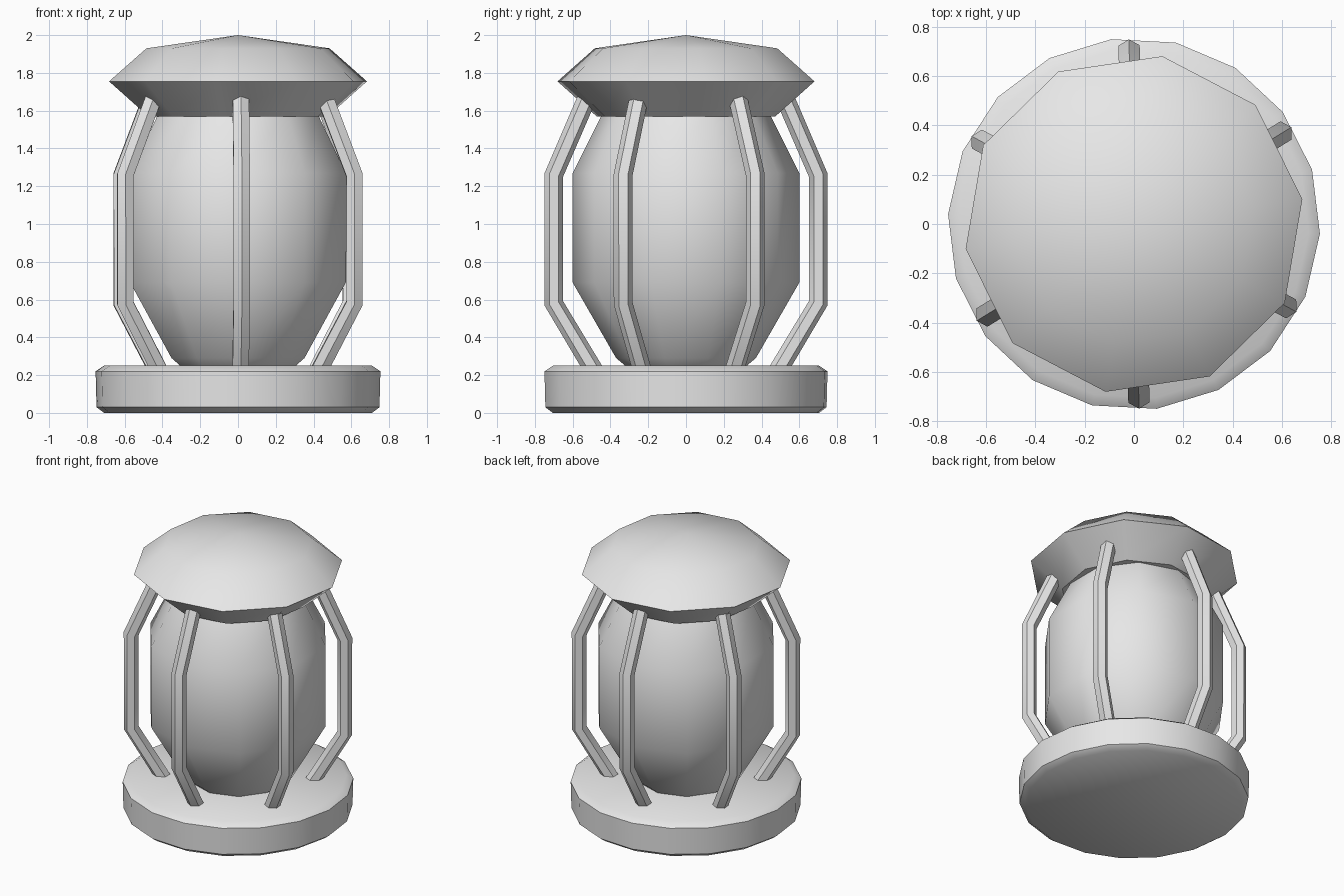
import bpy, bmesh
from math import sin, cos, pi, radians
from mathutils import Vector

default = bpy.data.objects.get("Cube")
if default:
    bpy.data.objects.remove(default, do_unlink=True)

grey = bpy.data.materials.new("light grey")
grey.use_nodes = True
colour = (0.8, 0.8, 0.8, 1)
grey.diffuse_color = colour
grey.node_tree.nodes["Principled BSDF"].inputs["Base Color"].default_value = colour


def finish(name, bm, angle=40):
    bmesh.ops.recalc_face_normals(bm, faces=bm.faces)
    mesh = bpy.data.meshes.new(name)
    bm.to_mesh(mesh)
    bm.free()
    mesh.materials.append(grey)
    obj = bpy.data.objects.new(name, mesh)
    bpy.context.collection.objects.link(obj)
    bpy.ops.object.select_all(action="DESELECT")
    obj.select_set(True)
    bpy.context.view_layer.objects.active = obj
    bpy.ops.object.shade_smooth_by_angle(angle=radians(angle))
    return obj


def skin(bm, rings):
    """Join rings of vertices with quads and cap both ends."""
    n = len(rings[0])
    for a, b in zip(rings, rings[1:]):
        for i in range(n):
            j = (i + 1) % n
            bm.faces.new((a[i], a[j], b[j], b[i]))
    bm.faces.new(rings[0])
    bm.faces.new(rings[-1])


def turned(name, profile, sides, start, peak=None):
    """Solid of revolution from (radius, height) pairs, with an optional peak."""
    bm = bmesh.new()
    rings = []
    for r, z in profile:
        angles = [radians(start) + 2 * pi * i / sides for i in range(sides)]
        rings.append([bm.verts.new((r * cos(a), r * sin(a), z)) for a in angles])
    skin(bm, rings)
    if peak:
        cap = [f for f in bm.faces if all(v in rings[-1] for v in f.verts)]
        tip = bmesh.ops.poke(bm, faces=cap)["verts"][0]
        tip.co = (0, 0, peak)
    return finish(name, bm)


# Rounded round base
turned("base", [(0.71, 0), (0.75, 0.03), (0.755, 0.22), (0.71, 0.25)], 18, -3)

# Bulging lamp body
turned("lamp_body", [(0.31, 0.24), (0.37, 0.29), (0.6, 0.69),
                     (0.6, 1.27), (0.44, 1.59)], 10, 90)

# Faceted roof with a shallow peak
turned("roof", [(0.48, 1.57), (0.69, 1.755), (0.49, 1.93)], 10, 8.4, peak=2)

# Six bent guard bars around the body
path = [Vector(p) for p in ((0.485, 0.22), (0.7, 0.58), (0.7, 1.26), (0.51, 1.7))]
for k in range(6):
    turn = radians(31.6 + 60 * k)
    out = Vector((cos(turn), sin(turn), 0))
    side = Vector((-sin(turn), cos(turn), 0))
    bm = bmesh.new()
    rings = []
    for i, p in enumerate(path):
        # Mitred cross-section at each bend
        before = (p - path[max(i - 1, 0)]).normalized()
        after = (path[min(i + 1, len(path) - 1)] - p).normalized()
        along = (before + after).normalized()
        normal = out * along.y - Vector((0, 0, along.x))
        centre = out * p.x + Vector((0, 0, p.y))
        rings.append([bm.verts.new(centre + 0.05 * (normal * cos(a) + side * sin(a)))
                      for a in (pi * s / 3 for s in range(6))])
    skin(bm, rings)
    finish(f"guard_bar_{k + 1}", bm)
